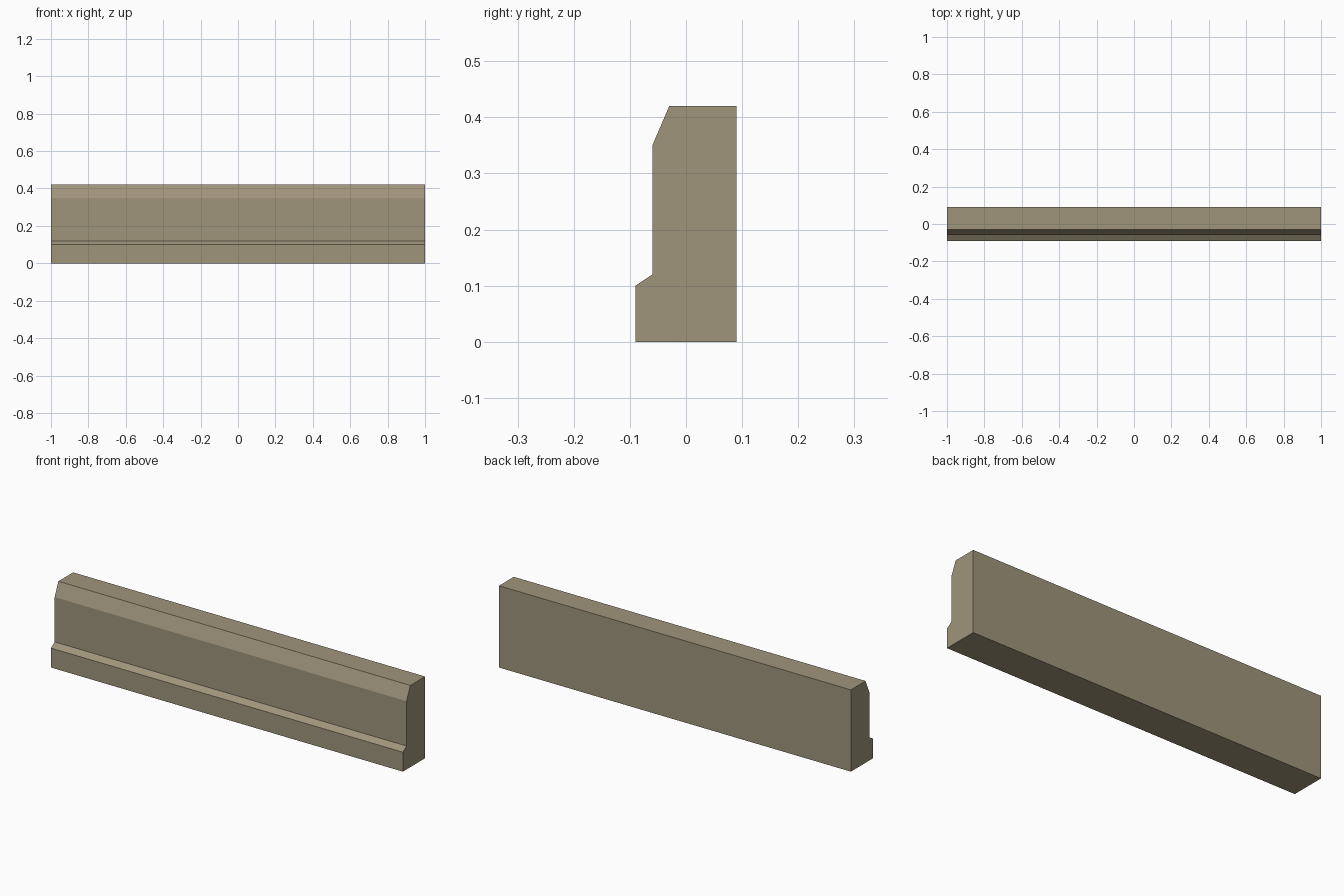
import bpy
import bmesh

if "Cube" in bpy.data.objects:
    bpy.data.objects.remove(bpy.data.objects["Cube"])

# Stone colour
stone = bpy.data.materials.new("warm grey stone")
stone.diffuse_color = (0.35, 0.30, 0.20, 1.0)
stone.use_nodes = True
stone.node_tree.nodes["Principled BSDF"].inputs["Base Color"].default_value = stone.diffuse_color

# Cross-section (y, z): stepped plinth at the front, chamfered top edge
profile = [(-0.09, 0.0), (0.09, 0.0), (0.09, 0.42), (-0.03, 0.42),
           (-0.06, 0.35), (-0.06, 0.12), (-0.09, 0.10)]

# Sweep the cross-section along x
bm = bmesh.new()
end = bm.faces.new([bm.verts.new((-1.0, y, z)) for y, z in profile])
swept = bmesh.ops.extrude_face_region(bm, geom=[end], use_keep_orig=True)
verts = [v for v in swept["geom"] if isinstance(v, bmesh.types.BMVert)]
bmesh.ops.translate(bm, verts=verts, vec=(2.0, 0.0, 0.0))
bmesh.ops.recalc_face_normals(bm, faces=bm.faces[:])

mesh = bpy.data.meshes.new("low_wall")
bm.to_mesh(mesh)
bm.free()
mesh.materials.append(stone)
wall = bpy.data.objects.new("low_wall", mesh)
bpy.context.collection.objects.link(wall)
